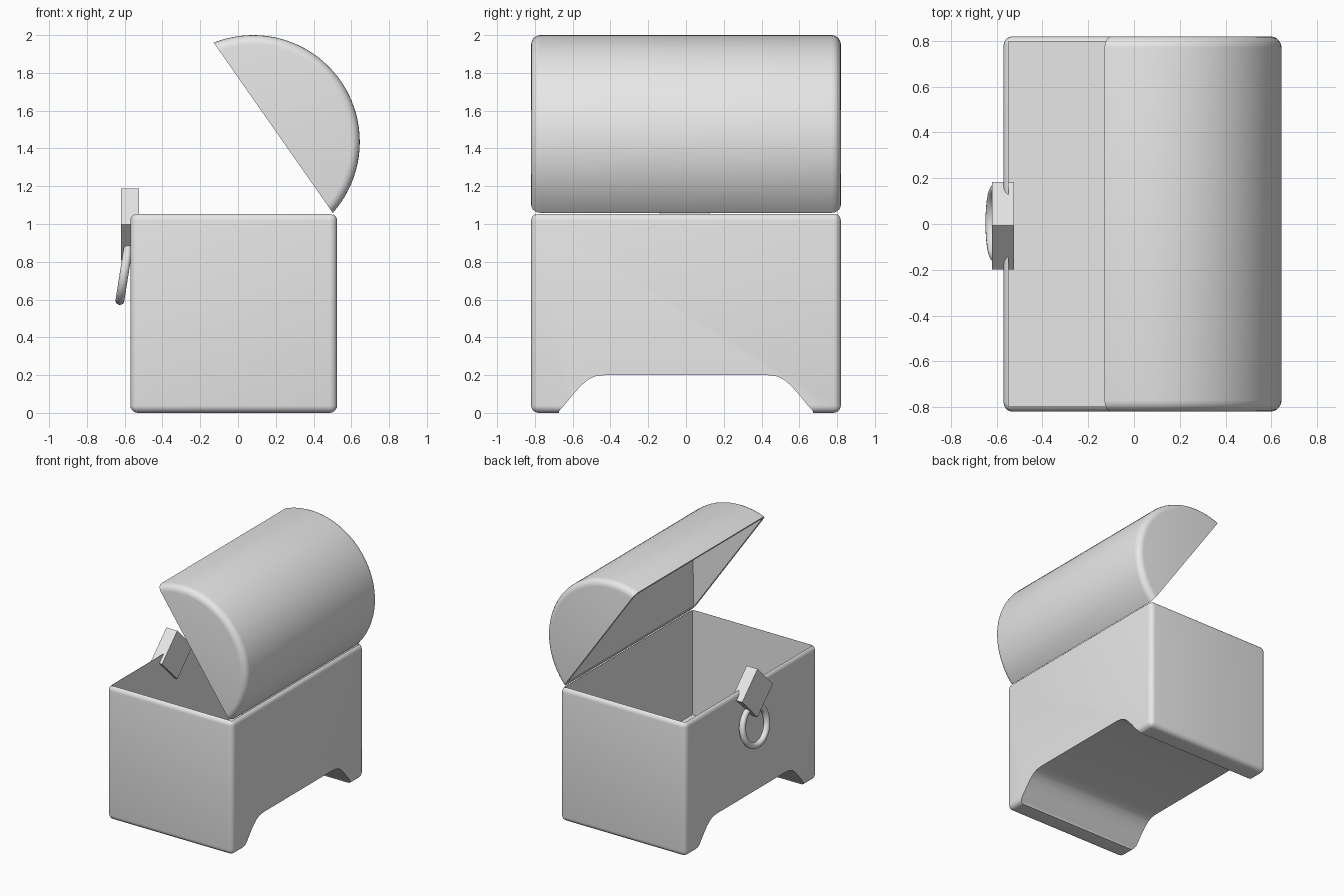
import bpy, bmesh
from math import radians, cos, sin, acos, pi
from mathutils import Matrix, Vector

cube = bpy.data.objects.get("Cube")
if cube:
    bpy.data.objects.remove(cube, do_unlink=True)

grey = bpy.data.materials.new("plain grey")
grey.use_nodes = True
grey.diffuse_color = (0.8, 0.8, 0.8, 1)
grey.node_tree.nodes["Principled BSDF"].inputs["Base Color"].default_value = (0.8, 0.8, 0.8, 1)


def finish(bm, name):
    bmesh.ops.recalc_face_normals(bm, faces=bm.faces)
    me = bpy.data.meshes.new(name)
    bm.to_mesh(me)
    bm.free()
    me.materials.append(grey)
    ob = bpy.data.objects.new(name, me)
    bpy.context.collection.objects.link(ob)
    return ob


def box(name, lo, hi, bevel=0.0):
    lo, hi = Vector(lo), Vector(hi)
    bm = bmesh.new()
    bmesh.ops.create_cube(bm, size=1)
    for v in bm.verts:
        v.co = (lo + hi) / 2 + v.co * (hi - lo)
    if bevel:
        bmesh.ops.bevel(bm, geom=bm.edges[:], offset=bevel, segments=5,
                        profile=0.5, affect='EDGES')
    return finish(bm, name)


def prism(name, points, step):
    """Extrude a closed outline along the vector step."""
    bm = bmesh.new()
    face = bm.faces.new([bm.verts.new(p) for p in points])
    out = bmesh.ops.extrude_face_region(bm, geom=[face])
    bmesh.ops.translate(bm, vec=step,
                        verts=[e for e in out["geom"] if isinstance(e, bmesh.types.BMVert)])
    return finish(bm, name)


def select(ob):
    bpy.ops.object.select_all(action='DESELECT')
    ob.select_set(True)
    bpy.context.view_layer.objects.active = ob


def cut(ob, cutter):
    mod = ob.modifiers.new("cut", 'BOOLEAN')
    mod.operation, mod.solver, mod.object = 'DIFFERENCE', 'EXACT', cutter
    select(ob)
    bpy.ops.object.modifier_apply(modifier=mod.name)
    bpy.data.objects.remove(cutter, do_unlink=True)


def smooth(ob):
    select(ob)
    bpy.ops.object.shade_smooth_by_angle(angle=radians(30))


# Chest body: rounded box, hollowed, with an arch between the two feet
body = box("chest_body", (-0.57, -0.82, 0), (0.525, 0.82, 1.057), 0.04)
cut(body, box("cavity", (-0.548, -0.797, 0.225), (0.503, 0.797, 1.5)))
half = [(0.69, -0.05), (0.67, 0.012), (0.64, 0.045), (0.6, 0.095), (0.555, 0.145),
        (0.52, 0.175), (0.48, 0.194), (0.43, 0.2)]
arch = half + [(-y, z) for y, z in reversed(half)]
cut(body, prism("arch", [(-1, y, z) for y, z in arch], (2, 0, 0)))
smooth(body)

# Lid: slice of a rounded cylinder, tipped open on the hinge
centre = Vector((0.08, 0, 1.435))
radius, drop, tilt = 0.565, 0.13, radians(35)
normal = Vector((cos(tilt), 0, sin(tilt)))
bm = bmesh.new()
bmesh.ops.create_cone(bm, cap_ends=True, segments=96, radius1=radius, radius2=radius,
                      depth=1.64, matrix=Matrix.Translation(centre) @ Matrix.Rotation(pi / 2, 4, 'X'))
rims = [e for e in bm.edges if abs(e.verts[0].co.y - e.verts[1].co.y) < 0.01]
bmesh.ops.bevel(bm, geom=rims, offset=0.05, segments=5, profile=0.5, affect='EDGES')
res = bmesh.ops.bisect_plane(bm, geom=bm.verts[:] + bm.edges[:] + bm.faces[:],
                             plane_co=centre + normal * drop, plane_no=normal, clear_inner=True)
bmesh.ops.contextual_create(bm, geom=[e for e in res["geom_cut"] if isinstance(e, bmesh.types.BMEdge)])
lid = finish(bm, "lid")

# Lid hollow: upright rear wall, then an inner arc to the front rim
inner = 0.54
start, end = acos(0.415 / inner), tilt + acos(drop / inner)
outline = [Vector((0.487, -0.79, 1.09))]
for i in range(25):
    a = start + (end - start) * i / 24
    outline.append(Vector((centre.x + inner * cos(a), -0.79, centre.z + inner * sin(a))))
outline += [outline[-1] - normal * 0.1, outline[0] - normal * 0.1]
cut(lid, prism("lid_hollow", outline, (0, 1.58, 0)))
smooth(lid)

# Latch: square block standing on one corner
latch = box("latch", (-0.0475, -0.135, -0.135), (0.0475, 0.135, 0.135))
latch.location = (-0.572, -0.007, 0.997)
latch.rotation_euler.x = pi / 4

# Ring hanging from the latch
bpy.ops.mesh.primitive_torus_add(major_segments=48, minor_segments=14, major_radius=0.148,
                                 minor_radius=0.024, location=(-0.602, 0.004, 0.742),
                                 rotation=(0, pi / 2 + radians(9), 0))
ring = bpy.context.object
ring.name = "latch_ring"
ring.data.materials.append(grey)
smooth(ring)
